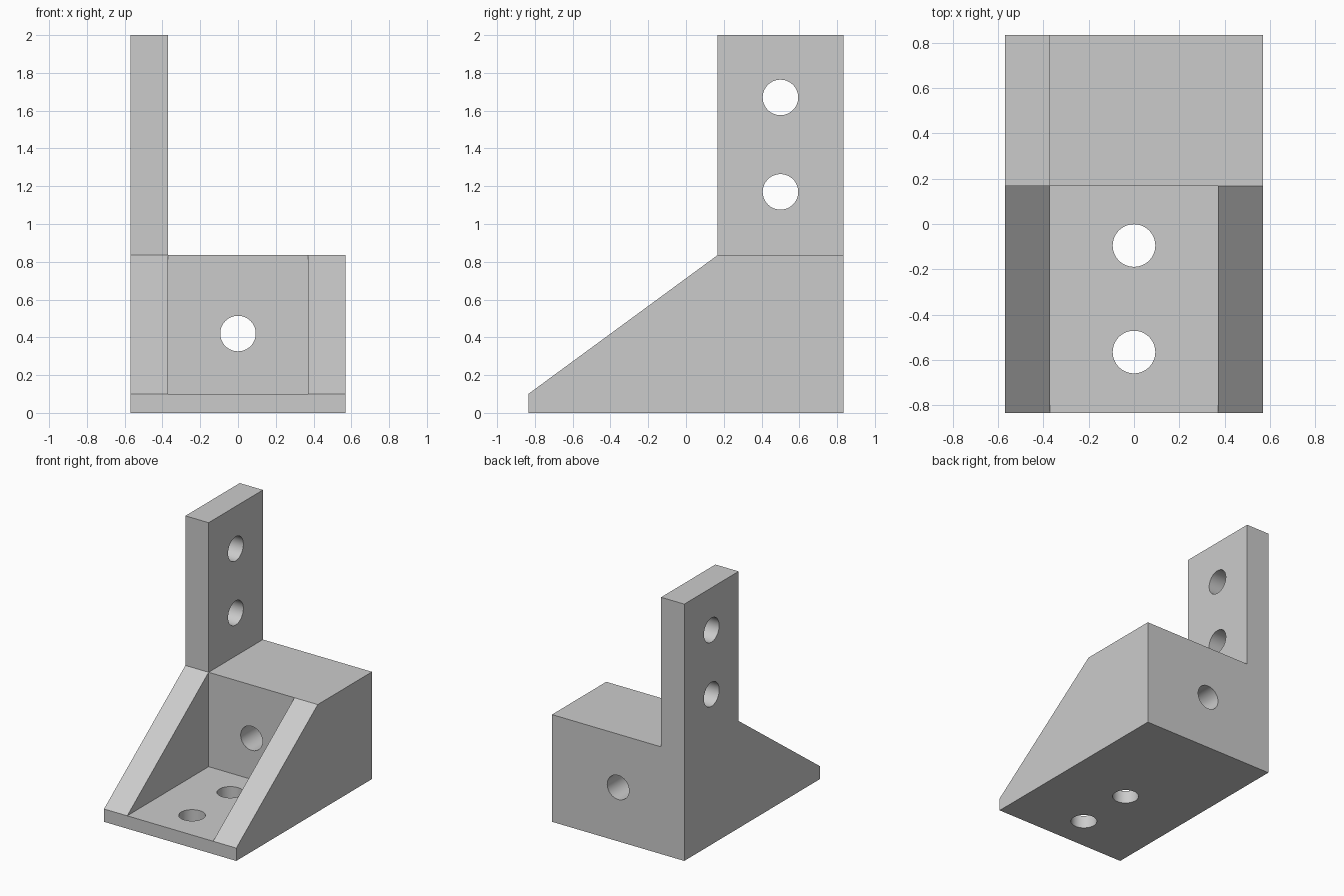
import bpy
import bmesh
import math
from mathutils import Matrix

cube = bpy.data.objects.get("Cube")
if cube:
    bpy.data.objects.remove(cube, do_unlink=True)

HALF_W, HALF_D = 0.57, 0.835      # outer half width and half depth
INNER = 0.37                      # half width between the side ribs
FLOOR, SHELF, TOP = 0.10, 0.835, 2.0
STEP = 0.167                      # y of the block's front face
HOLE_R = 0.094

grey = bpy.data.materials.new("light grey")
grey.use_nodes = True
colour = (0.6, 0.6, 0.6, 1)
grey.diffuse_color = colour
grey.node_tree.nodes["Principled BSDF"].inputs["Base Color"].default_value = colour


def add_object(name, bm):
    bmesh.ops.recalc_face_normals(bm, faces=bm.faces)
    mesh = bpy.data.meshes.new(name)
    bm.to_mesh(mesh)
    bm.free()
    mesh.materials.append(grey)
    obj = bpy.data.objects.new(name, mesh)
    bpy.context.collection.objects.link(obj)
    return obj


def extrude_profile(name, profile, x0, x1):
    """Extrude a (y, z) outline from x0 to x1."""
    bm = bmesh.new()
    face = bm.faces.new([bm.verts.new((x0, y, z)) for y, z in profile])
    result = bmesh.ops.extrude_face_region(bm, geom=[face])
    verts = [v for v in result["geom"] if isinstance(v, bmesh.types.BMVert)]
    bmesh.ops.translate(bm, verts=verts, vec=(x1 - x0, 0, 0))
    return add_object(name, bm)


def hole_cutter(name, centre, axis, length):
    bm = bmesh.new()
    turn = {"X": Matrix.Rotation(math.pi / 2, 4, "Y"),
            "Y": Matrix.Rotation(math.pi / 2, 4, "X"),
            "Z": Matrix.Identity(4)}[axis]
    bmesh.ops.create_cone(bm, cap_ends=True, segments=64, radius1=HOLE_R,
                          radius2=HOLE_R, depth=length,
                          matrix=Matrix.Translation(centre) @ turn)
    cutter = add_object(name, bm)
    cutter.hide_render = True
    return cutter


def combine(target, other, operation):
    mod = target.modifiers.new(operation.lower(), "BOOLEAN")
    mod.operation, mod.solver, mod.object = operation, "EXACT", other
    bpy.context.view_layer.objects.active = target
    bpy.ops.object.modifier_apply(modifier=mod.name)
    bpy.data.objects.remove(other, do_unlink=True)


# Right rib carrying the tall upright plate
slope = [(HALF_D, 0), (-HALF_D, 0), (-HALF_D, FLOOR), (STEP, SHELF)]
bracket = extrude_profile("corner_bracket",
                          slope + [(STEP, TOP), (HALF_D, TOP)], -HALF_W, -INNER)

# Floor with the solid block behind it
floor_block = extrude_profile(
    "floor_and_block",
    [(HALF_D, 0), (-HALF_D, 0), (-HALF_D, FLOOR), (STEP, FLOOR),
     (STEP, SHELF), (HALF_D, SHELF)], -INNER, INNER)

# Left rib, sloping up to the block top
left_rib = extrude_profile("left_rib", slope + [(HALF_D, SHELF)], INNER, HALF_W)

for part in (floor_block, left_rib):
    combine(bracket, part, "UNION")

# Bolt holes: two in the floor, one through the block, two in the upright
holes = [((0, -0.095, 0), "Z", 0.5), ((0, -0.565, 0), "Z", 0.5),
         ((0, 0.5, 0.42), "Y", 1.0),
         ((-0.47, 0.5, 1.17), "X", 0.4), ((-0.47, 0.5, 1.67), "X", 0.4)]
for centre, axis, length in holes:
    combine(bracket, hole_cutter("hole_cutter", centre, axis, length), "DIFFERENCE")

# Merge flat regions, then smooth only the hole walls
bm = bmesh.new()
bm.from_mesh(bracket.data)
bmesh.ops.remove_doubles(bm, verts=bm.verts, dist=0.0001)
bmesh.ops.dissolve_limit(bm, angle_limit=math.radians(1), verts=bm.verts, edges=bm.edges)
bm.to_mesh(bracket.data)
bm.free()
bpy.ops.object.select_all(action="DESELECT")
bracket.select_set(True)
bpy.context.view_layer.objects.active = bracket
bpy.ops.object.shade_smooth_by_angle(angle=math.radians(30))
